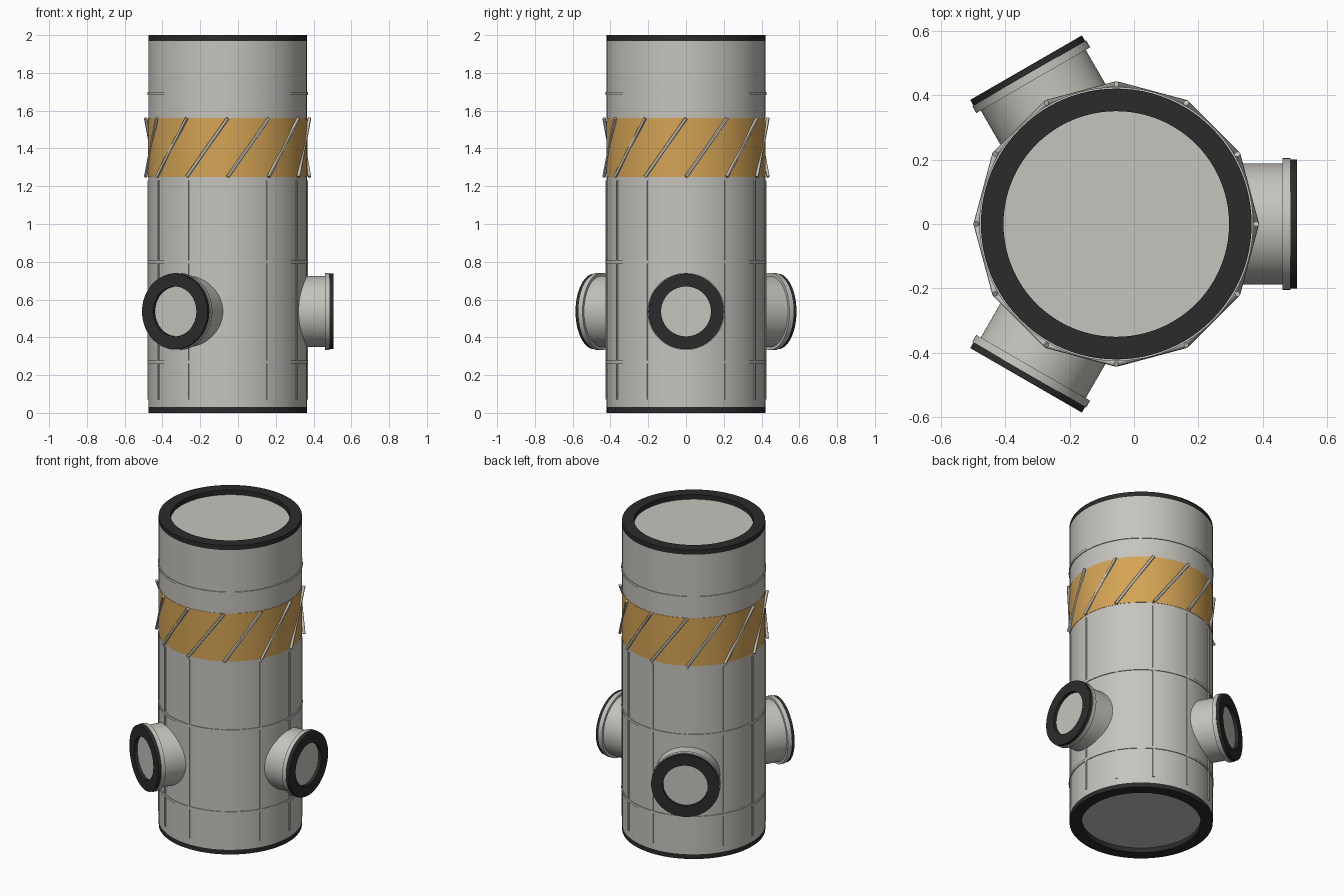
import bpy
import bmesh
from math import cos, sin, pi, radians
from mathutils import Matrix, Vector

default = bpy.data.objects.get("Cube")
if default:
    bpy.data.objects.remove(default, do_unlink=True)

AXIS_X = -0.055
RADIUS = 0.42
RIBS = 12
PORT_Z = 0.537


def material(name, color):
    mat = bpy.data.materials.new(name)
    mat.use_nodes = True
    mat.diffuse_color = (*color, 1)
    bsdf = mat.node_tree.nodes["Principled BSDF"]
    bsdf.inputs["Base Color"].default_value = (*color, 1)
    bsdf.inputs["Roughness"].default_value = 0.6
    return mat


grey = material("warm grey metal", (0.56, 0.55, 0.51))
black = material("black rubber", (0.024, 0.024, 0.024))
amber = material("amber band", (0.66, 0.37, 0.09))


def finish(bm, name, mat, matrix):
    bmesh.ops.recalc_face_normals(bm, faces=bm.faces)
    mesh = bpy.data.meshes.new(name)
    bm.to_mesh(mesh)
    bm.free()
    mesh.materials.append(mat)
    obj = bpy.data.objects.new(name, mesh)
    bpy.context.collection.objects.link(obj)
    obj.matrix_world = matrix
    bpy.ops.object.select_all(action="DESELECT")
    obj.select_set(True)
    bpy.context.view_layer.objects.active = obj
    bpy.ops.object.shade_smooth_by_angle(angle=radians(30))
    return obj


def lathe(name, profile, mat, matrix, closed=False, steps=96):
    """Spin a (radius, height) profile round the local z axis."""
    bm = bmesh.new()
    verts = [bm.verts.new((r, 0, z)) for r, z in profile]
    pairs = list(zip(verts, verts[1:]))
    if closed:
        pairs.append((verts[-1], verts[0]))
    edges = [bm.edges.new(p) for p in pairs]
    bmesh.ops.spin(bm, geom=verts + edges, axis=(0, 0, 1), cent=(0, 0, 0),
                   angle=2 * pi, steps=steps, use_duplicate=False)
    bmesh.ops.remove_doubles(bm, verts=bm.verts, dist=0.0001)
    return finish(bm, name, mat, matrix)


def ring(name, inner, outer, low, high, mat, matrix):
    profile = [(inner, low), (outer, low), (outer, high), (inner, high)]
    return lathe(name, profile, mat, matrix, closed=True)


base = Matrix.Translation((AXIS_X, 0, 0))

# Main tube with closed ends and a gasket on each end
lathe("main_tube", [(0, 0.03), (RADIUS, 0.03), (RADIUS, 1.97), (0, 1.97)], grey, base)
ring("bottom_gasket", 0.35, RADIUS, 0, 0.03, black, base)
ring("top_gasket", 0.35, RADIUS, 1.97, 2, black, base)

# Coloured band and raised hoops
ring("amber_band", 0.41, RADIUS + 0.002, 1.25, 1.56, amber, base)
for i, z in enumerate((0.27, 0.80, 1.692)):
    ring(f"hoop_{i + 1}", 0.41, RADIUS + 0.005, z - 0.008, z + 0.008, grey, base)

# Upright ribs around the lower tube
for i in range(RIBS):
    bm = bmesh.new()
    size = Matrix.Diagonal((0.016, 0.012, 1.16, 1))
    bmesh.ops.create_cube(bm, size=1, matrix=Matrix.Translation((RADIUS - 0.003, 0, 0.65)) @ size)
    finish(bm, f"rib_{i + 1}", grey, base @ Matrix.Rotation(2 * pi * i / RIBS, 4, "Z"))

# Slanted rods across the band, each climbing one twelfth of a turn
start = Vector((0.434, 0, 1.25))
turn = 2 * pi / RIBS
end = Vector((0.434 * cos(turn), 0.434 * sin(turn), 1.56))
along = end - start
place = Matrix.Translation((start + end) / 2) @ along.to_track_quat("Z", "Y").to_matrix().to_4x4()
for i in range(RIBS):
    bm = bmesh.new()
    bmesh.ops.create_cone(bm, cap_ends=True, segments=12, radius1=0.009, radius2=0.009,
                          depth=along.length, matrix=place)
    finish(bm, f"slanted_rod_{i + 1}", grey, base @ Matrix.Rotation(turn * i, 4, "Z"))

# Three side ports: neck, flange and gasket
for i in range(3):
    out = (Matrix.Translation((AXIS_X, 0, PORT_Z)) @ Matrix.Rotation(2 * pi * i / 3, 4, "Z")
           @ Matrix.Rotation(pi / 2, 4, "Y"))
    neck = [(0, 0.34), (0.188, 0.34), (0.188, 0.515), (0.204, 0.515), (0.204, 0.54), (0, 0.54)]
    lathe(f"port_{i + 1}", neck, grey, out)
    ring(f"port_gasket_{i + 1}", 0.132, 0.2, 0.54, 0.56, black, out)
